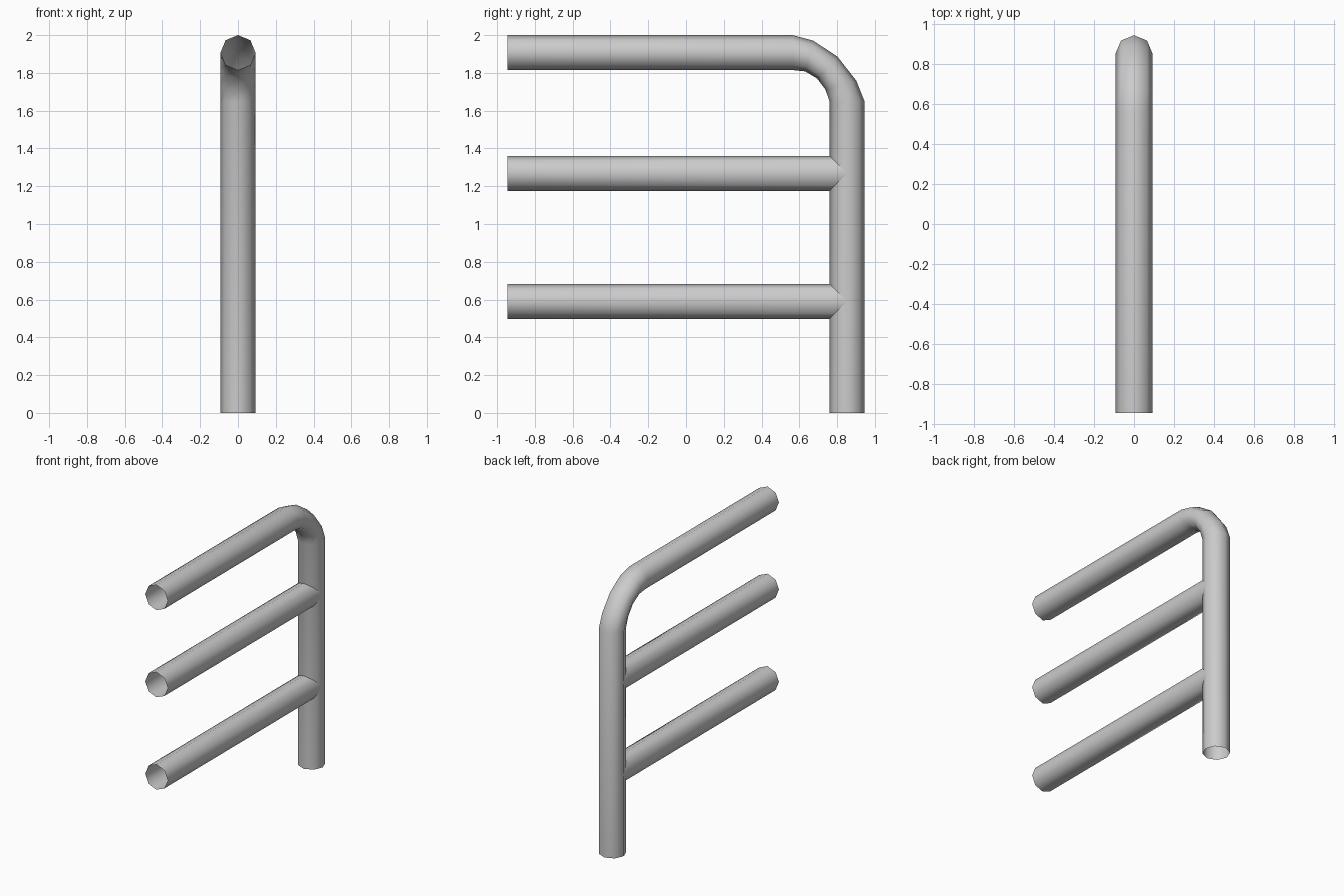
import bpy, bmesh
from math import sin, cos, pi, radians, sqrt

if "Cube" in bpy.data.objects:
    bpy.data.objects.remove(bpy.data.objects["Cube"])

R = 0.0925       # tube radius
SIDES = 8
POST_Y = 0.8525  # centre line of the post
FRONT_Y = -0.945


def tube(name, rings):
    """Open-ended tube skinned through rings of points."""
    bm = bmesh.new()
    loops = [[bm.verts.new(p) for p in ring] for ring in rings]
    for a, b in zip(loops, loops[1:]):
        for i in range(SIDES):
            j = (i + 1) % SIDES
            bm.faces.new((a[i], a[j], b[j], b[i])).smooth = True
    mesh = bpy.data.meshes.new(name)
    bm.to_mesh(mesh)
    bm.free()
    obj = bpy.data.objects.new(name, mesh)
    bpy.context.collection.objects.link(obj)
    return obj


def ring(y, z, angle, half):
    """Octagon whose in-plane axis points outward at the given angle."""
    a = radians(angle)
    pts = []
    for i in range(SIDES):
        t = 2 * pi * i / SIDES
        h = half * sin(t)
        pts.append((R * cos(t), y + h * cos(a), z + h * sin(a)))
    return pts


# Post, bend and top rail as one tube; the bend is slightly squeezed
path = [
    (POST_Y, 0.0, 0, R),
    (POST_Y, 1.65, 0, R),
    (0.820, 1.735, 16, 0.085),
    (0.748, 1.828, 47, 0.079),
    (0.653, 1.889, 75, 0.084),
    (0.565, 2 - R, 90, R),
    (FRONT_Y, 2 - R, 90, R),
]
tube("post_and_top_rail", [ring(*p) for p in path])

# Lower rails, ends shaped to meet the round post
for name, z in (("middle_rail", 1.268), ("lower_rail", 0.59)):
    front = ring(FRONT_Y, z, 90, R)
    back = [(x, POST_Y - sqrt(max(0, R * R - x * x)), pz) for x, _, pz in front]
    tube(name, [back, front])
